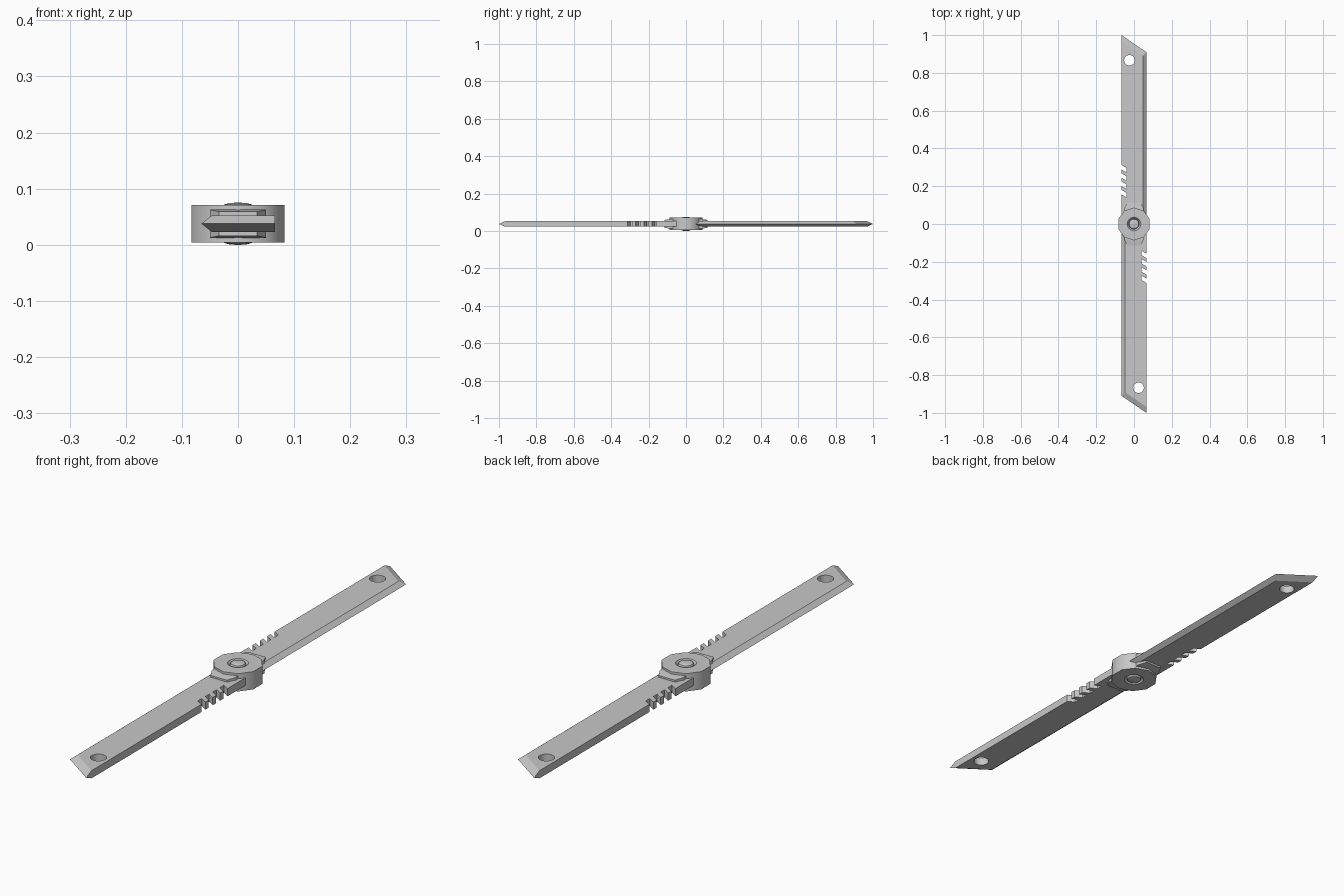
import bpy, bmesh, math
from mathutils import Matrix, Vector

if "Cube" in bpy.data.objects:
    bpy.data.objects.remove(bpy.data.objects["Cube"], do_unlink=True)

steel = bpy.data.materials.new("steel_grey")
steel.use_nodes = True
GREY = (0.58, 0.58, 0.58, 1)
steel.diffuse_color = GREY
steel.node_tree.nodes["Principled BSDF"].inputs["Base Color"].default_value = GREY

MID = 0.0375          # height of the centre plane
HALF = 0.0145         # half the blade thickness


def make_object(name, bm):
    bmesh.ops.recalc_face_normals(bm, faces=bm.faces)
    mesh = bpy.data.meshes.new(name)
    bm.to_mesh(mesh)
    bm.free()
    obj = bpy.data.objects.new(name, mesh)
    bpy.context.collection.objects.link(obj)
    mesh.materials.append(steel)
    return obj


def loft(name, rings):
    """Skin matching rings of points and cap both ends."""
    bm = bmesh.new()
    loops = [[bm.verts.new(p) for p in ring] for ring in rings]
    n = len(loops[0])
    for low, high in zip(loops, loops[1:]):
        for i in range(n):
            j = (i + 1) % n
            bm.faces.new((low[i], low[j], high[j], high[i]))
    bm.faces.new(loops[0])
    bm.faces.new(loops[-1])
    return make_object(name, bm)


def lathe(name, profile, sides, centre=(0, 0), start=0.0):
    def ring(r, z):
        angles = [start + math.tau * i / sides for i in range(sides)]
        return [(centre[0] + r * math.cos(a), centre[1] + r * math.sin(a), z) for a in angles]
    return loft(name, [ring(r, z) for r, z in profile])


def cut(target, cutter):
    cutter.hide_render = True
    mod = target.modifiers.new("cut", "BOOLEAN")
    mod.operation, mod.solver, mod.object = "DIFFERENCE", "EXACT", cutter
    bpy.context.view_layer.objects.active = target
    bpy.ops.object.modifier_apply(modifier=mod.name)
    bpy.data.objects.remove(cutter, do_unlink=True)


def smooth(obj, angle):
    bpy.ops.object.select_all(action="DESELECT")
    obj.select_set(True)
    bpy.context.view_layer.objects.active = obj
    bpy.ops.object.shade_smooth_by_angle(angle=math.radians(angle))


def turned_copy(obj, name):
    mesh = obj.data.copy()
    mesh.transform(Matrix.Rotation(math.pi, 4, "Z"))
    copy = bpy.data.objects.new(name, mesh)
    bpy.context.collection.objects.link(copy)


# Back blade: straight spine at -x, ground edge at +x, slanted ground tip
SPINE, EDGE = -0.066, 0.065


def blade_ring(z, grind, tip_grind):
    edge = EDGE - grind
    slope = (0.91 - 1.0) / (EDGE - SPINE)
    end = 1.0 - tip_grind
    return [(SPINE, 0.03, z), (edge, 0.03, z),
            (edge, end + slope * (edge - SPINE), z), (SPINE, end, z)]


blade = loft("back_blade", [blade_ring(MID - HALF, 0.018, 0.032),
                            blade_ring(MID, 0, 0),
                            blade_ring(MID + HALF, 0.018, 0.032)])

# Round hole near the tip
cut(blade, lathe("hole_cutter", [(0.028, 0), (0.028, 0.08)], 24, (-0.024, 0.867)))

# Slanted thumb notches along the spine
for i in range(4):
    y = 0.165 + 0.044 * i
    outline = [(SPINE - 0.01, y - 0.002), (SPINE + 0.026, y - 0.024),
               (SPINE + 0.026, y), (SPINE - 0.01, y + 0.022)]
    cut(blade, loft("notch_cutter", [[(px, py, z) for px, py in outline] for z in (0, 0.08)]))
smooth(blade, 25)
turned_copy(blade, "front_blade")

# Tapered collar where each blade meets the hub
def collar_ring(y, width, height):
    return [(sx * width, y, MID + sz * height)
            for sx, sz in ((-1, -1), (1, -1), (1, 1), (-1, 1))]


collar = loft("back_collar", [collar_ring(0.04, 0.05, 0.027),
                              collar_ring(0.085, 0.05, 0.025),
                              collar_ring(0.115, 0.034, 0.0215)])
turned_copy(collar, "front_collar")

# Ten-sided hub with a dished recess on both faces
hub = lathe("hub", [(0.087, 0.004), (0.087, 0.071)], 10, start=math.pi / 2)
for s in (-1, 1):
    cut(hub, lathe("recess_cutter", [(0.028, MID + s * 0.022), (0.036, MID + s * 0.0335),
                                     (0.036, MID + s * 0.05)], 24))
smooth(hub, 40)

# Domed rivet through the hub
dome = [(0.027, 0.030), (0.025, 0.034), (0.017, 0.0365), (0.006, 0.0375)]
profile = [(r, MID - h) for r, h in reversed(dome)] + [(r, MID + h) for r, h in dome]
rivet = lathe("rivet", profile, 24)
smooth(rivet, 40)
